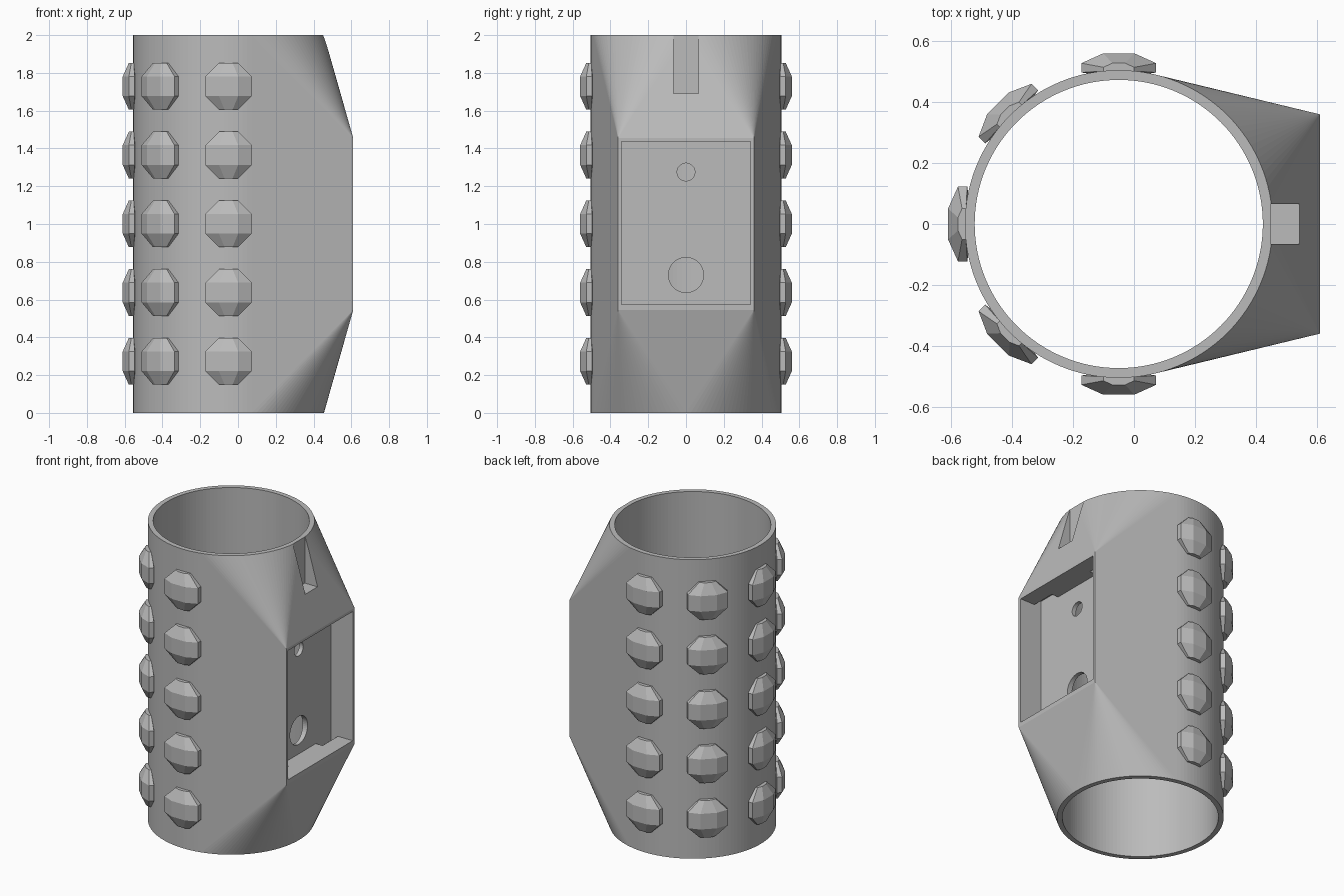
import bpy, bmesh, math
from mathutils import Matrix, Vector

if "Cube" in bpy.data.objects:
    bpy.data.objects.remove(bpy.data.objects["Cube"], do_unlink=True)

AXIS_X = -0.05
OUTER, INNER, HEIGHT = 0.505, 0.473, 2.0
FACE_X, FLOOR_X = 0.61, 0.45
SEGMENTS = 128

grey = bpy.data.materials.new("plain grey")
grey.use_nodes = True
colour = (0.5, 0.5, 0.5, 1)
grey.diffuse_color = colour
grey.node_tree.nodes["Principled BSDF"].inputs["Base Color"].default_value = colour


def make_object(name, bm):
    bmesh.ops.recalc_face_normals(bm, faces=bm.faces)
    mesh = bpy.data.meshes.new(name)
    bm.to_mesh(mesh)
    bm.free()
    mesh.materials.append(grey)
    obj = bpy.data.objects.new(name, mesh)
    bpy.context.collection.objects.link(obj)
    return obj


def hull_object(name, points):
    bm = bmesh.new()
    for p in points:
        bm.verts.new(p)
    result = bmesh.ops.convex_hull(bm, input=bm.verts)
    bmesh.ops.delete(bm, geom=list(set(
        g for g in result["geom_interior"] if isinstance(g, bmesh.types.BMVert))), context="VERTS")
    bmesh.ops.dissolve_limit(bm, angle_limit=0.001, verts=bm.verts, edges=bm.edges)
    return make_object(name, bm)


def box(name, x, y, z):
    return hull_object(name, [(a, b, c) for a in x for b in y for c in z])


def cylinder(name, radius, length, matrix, segments):
    bm = bmesh.new()
    bmesh.ops.create_cone(bm, cap_ends=True, segments=segments, radius1=radius,
                          radius2=radius, depth=length, matrix=matrix)
    return make_object(name, bm)


def cut(target, cutter):
    mod = target.modifiers.new("cut", "BOOLEAN")
    mod.operation = "DIFFERENCE"
    mod.solver = "EXACT"
    mod.object = cutter
    bpy.context.view_layer.objects.active = target
    bpy.ops.object.modifier_apply(modifier=mod.name)
    bpy.data.objects.remove(cutter, do_unlink=True)


# Sleeve blended into a rectangular mounting face
points = []
for z in (0, HEIGHT):
    for i in range(SEGMENTS):
        a = math.tau * i / SEGMENTS
        points.append((AXIS_X + OUTER * math.cos(a), OUTER * math.sin(a), z))
points += [(FACE_X, y, z) for y in (-0.36, 0.36) for z in (0.545, 1.455)]
sleeve = hull_object("sleeve_body", points)

# Bore through the full height
cut(sleeve, cylinder("bore_cutter", INNER, 3, Matrix.Translation((AXIS_X, 0, 1)), SEGMENTS))

# Pocket, with undercut clip recesses in its floor and ceiling corners
cut(sleeve, box("pocket_cutter", (FLOOR_X, 0.7), (-0.342, 0.342), (0.573, 1.437)))
for side in (-1, 1):
    for z in (0.573, 1.437):
        cut(sleeve, box("clip_cutter", (FLOOR_X, 0.5), (side * 0.18, side * 0.342),
                        (z - 0.04, z + 0.04)))

# Open slot running down from the rim
cut(sleeve, box("slot_cutter", (FLOOR_X, 0.7), (-0.065, 0.065), (1.69, 2.1)))

# Two round holes from the pocket into the bore
for radius, z in ((0.047, 1.275), (0.093, 0.73)):
    matrix = Matrix.Translation((0.43, 0, z)) @ Matrix.Rotation(math.pi / 2, 4, "Y")
    cut(sleeve, cylinder("hole_cutter", radius, 0.16, matrix, 48))

# Faceted grip studs: flattened eight-sided balls in five columns
RINGS = ((0.055, -0.124), (0.133, -0.052), (0.133, 0.052), (0.055, 0.124))
for column in range(5):
    angle = math.pi / 2 + column * math.pi / 4
    place = Matrix.Translation((AXIS_X, 0, 0)) @ Matrix.Rotation(angle, 4, "Z")
    for row in range(5):
        centre = Vector((OUTER, 0, 0.273 + row * 0.364))
        stud_points = []
        for radius, z in RINGS:
            for i in range(8):
                a = (i + 0.5) * math.pi / 4
                # Keep the inner half inside the sleeve wall
                depth = 0.45 if math.cos(a) > 0 else 0.15
                offset = Vector((depth * radius * math.cos(a), radius * math.sin(a), z))
                stud_points.append(place @ (centre + offset))
        hull_object(f"grip_stud_{column + 1}_{row + 1}", stud_points)
